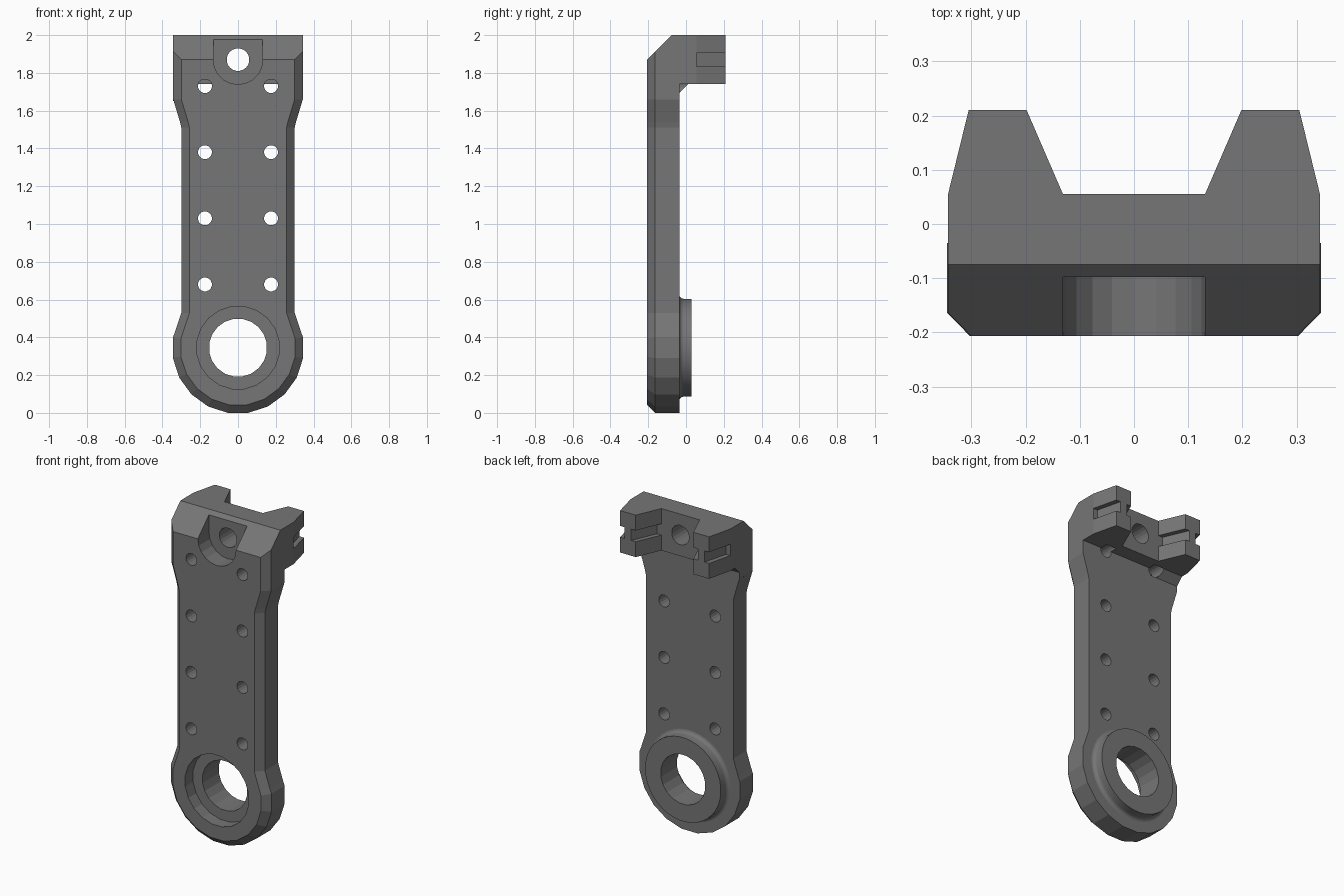
import bpy, bmesh, math

cube = bpy.data.objects.get("Cube")
if cube:
    bpy.data.objects.remove(cube, do_unlink=True)

grey = bpy.data.materials.new("dark_grey")
grey.use_nodes = True
GREY = (0.18, 0.18, 0.18, 1)
grey.diffuse_color = GREY
grey.node_tree.nodes["Principled BSDF"].inputs["Base Color"].default_value = GREY

EYE_Z = 0.345      # height of the large bore
PIN_Z = 1.87       # height of the upper pin hole
SIDE = 0.343       # half width


def loft(name, rings, smooth=False):
    """Closed solid through matching rings of 3D points, capped at both ends."""
    bm = bmesh.new()
    loops = [[bm.verts.new(p) for p in ring] for ring in rings]
    for a, b in zip(loops, loops[1:]):
        for i in range(len(a)):
            j = (i + 1) % len(a)
            bm.faces.new((a[i], a[j], b[j], b[i])).smooth = smooth
    bm.faces.new(loops[0])
    bm.faces.new(loops[-1])
    bmesh.ops.recalc_face_normals(bm, faces=bm.faces)
    mesh = bpy.data.meshes.new(name)
    bm.to_mesh(mesh)
    bm.free()
    mesh.materials.append(grey)
    obj = bpy.data.objects.new(name, mesh)
    bpy.context.collection.objects.link(obj)
    return obj


def prism(name, pts, axis, lo, hi):
    place = {"x": lambda u, v, d: (d, u, v),
             "y": lambda u, v, d: (u, d, v),
             "z": lambda u, v, d: (u, v, d)}[axis]
    return loft(name, [[place(u, v, d) for u, v in pts] for d in (lo, hi)])


def circle(x, z, r, n):
    return [(x + r * math.sin(math.tau * (i + 0.5) / n),
             z - r * math.cos(math.tau * (i + 0.5) / n)) for i in range(n)]


def combine(body, tool, operation):
    mod = body.modifiers.new(operation, "BOOLEAN")
    mod.operation = operation
    mod.solver = "EXACT"
    mod.object = tool
    bpy.context.view_layer.objects.active = body
    bpy.ops.object.modifier_apply(modifier=mod.name)
    bpy.data.objects.remove(tool, do_unlink=True)


def mirrored(pts):
    return pts + [(-x, v) for x, v in reversed(pts)]


def outline(inset):
    """Link silhouette: round foot, slim shank, wide head."""
    r = 0.349 - inset
    half = [(r * math.sin(math.radians(a)), EYE_Z - r * math.cos(math.radians(a)))
            for a in range(9, 100, 18)]
    half += [(0.333 - inset, 0.43), (0.3 - inset, 0.53), (0.3 - inset, 1.51),
             (0.307 - inset, 1.54), (SIDE - inset, 1.66), (SIDE - inset, 2.05)]
    return mirrored(half)


# Main plate with chamfered front edge
body = loft("link_arm", [[(x, y, z) for x, z in outline(inset)]
                         for y, inset in ((-0.207, 0.043), (-0.164, 0), (-0.035, 0))])

# Forked head block
fork = mirrored([(SIDE, -0.1), (SIDE, 0.055), (0.305, 0.21), (0.198, 0.21), (0.131, 0.055)])
combine(body, prism("fork_block", fork, "z", 1.74, 2.05), "UNION")

# Small gusset under the head
gusset = [(-0.08, 1.65), (0.02, 1.75), (-0.08, 1.75)]
combine(body, prism("gusset", gusset, "x", -SIDE, -0.15), "UNION")

# Bearing boss on the back with a fillet at its root
profile = [(-0.08, 0.281), (-0.035, 0.281)]
profile += [(-0.013 - 0.022 * math.cos(t), 0.282 - 0.022 * math.sin(t))
            for t in (math.pi * k / 8 for k in range(1, 5))]
profile.append((0.03, 0.26))
combine(body, loft("boss", [[(x, y, z) for x, z in circle(0, EYE_Z, r, 40)]
                            for y, r in profile], smooth=True), "UNION")

# Level top and sloped front of the head
slope = [(-0.3, 1.778), (-0.075, 2), (0.4, 2), (0.4, 2.2), (-0.3, 2.2)]
combine(body, prism("top_cutter", slope, "x", -1, 1), "DIFFERENCE")

# Counterbore and through bore
combine(body, prism("counterbore", circle(0, EYE_Z, 0.22, 20), "y", -0.4, -0.13), "DIFFERENCE")
combine(body, prism("bore", circle(0, EYE_Z, 0.154, 20), "y", -0.5, 0.4), "DIFFERENCE")

# U-shaped pocket and pin hole in the head
pocket = [(0.131 * math.cos(a), PIN_Z + 0.131 * math.sin(a))
          for a in (-math.pi * k / 10 for k in range(11))]
pocket += [(-0.131, 2.1), (0.131, 2.1)]
combine(body, prism("pocket", pocket, "y", -0.4, -0.098), "DIFFERENCE")
combine(body, prism("pin_hole", circle(0, PIN_Z, 0.06, 20), "y", -0.5, 0.4), "DIFFERENCE")

for s in (-1, 1):
    # Row of bolt holes
    for k in range(4):
        hole = circle(s * 0.175, 0.68 + 0.35 * k, 0.037, 16)
        combine(body, prism("bolt_hole", hole, "y", -0.4, 0.012), "DIFFERENCE")
    # Grooves on the outer and inner flank of each prong
    outer = [(0.4, 0.055), (0.313, 0.055), (0.272, 0.22), (0.4, 0.22)]
    inner = [(0.09, 0.055), (0.162, 0.055), (0.233, 0.22), (0.09, 0.22)]
    for pts in (outer, inner):
        groove = [(s * x, y) for x, y in pts]
        combine(body, prism("groove", groove, "z", 1.835, 1.905), "DIFFERENCE")
